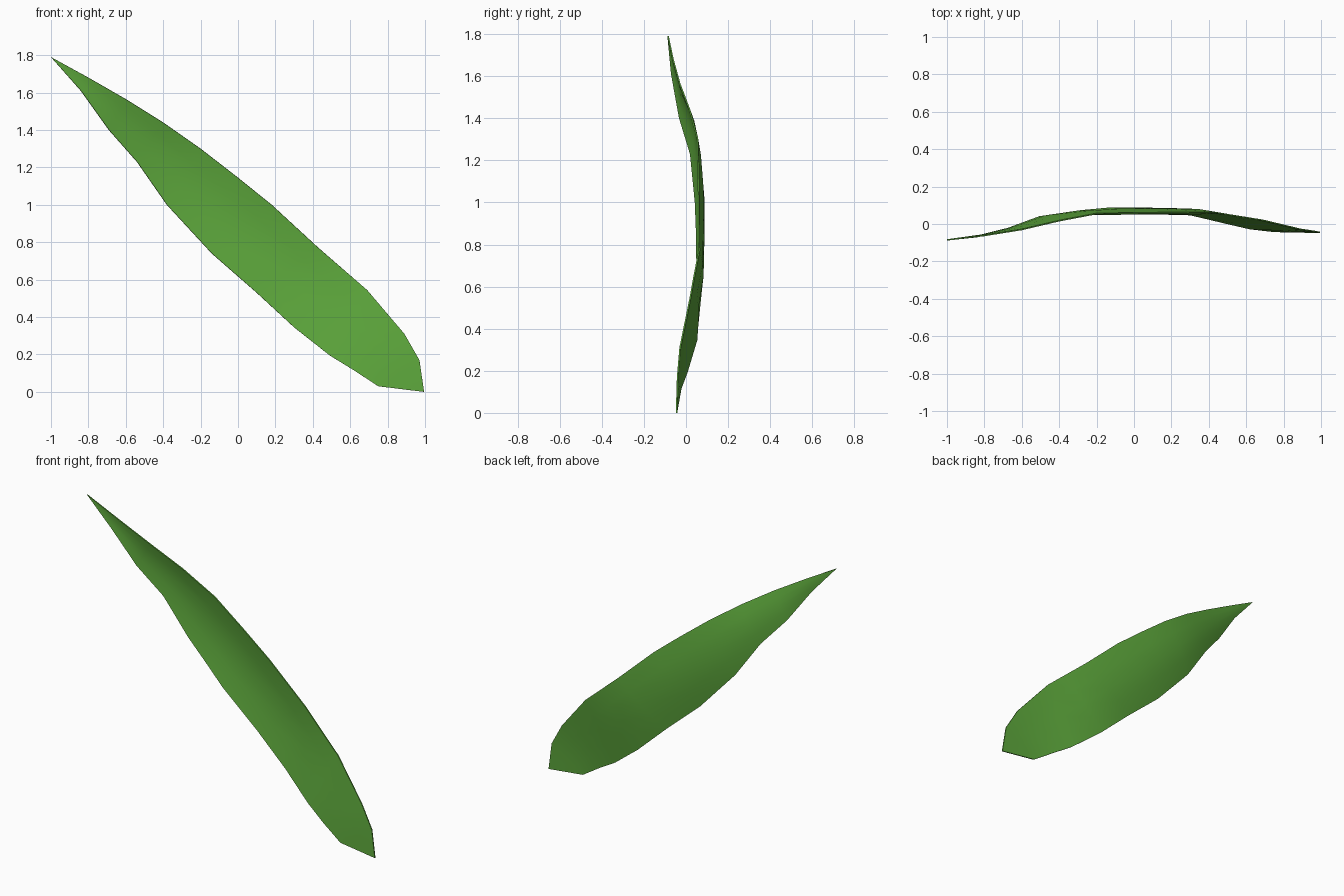
import bpy, bmesh, math
from mathutils import Vector

default_cube = bpy.data.objects.get("Cube")
if default_cube:
    bpy.data.objects.remove(default_cube, do_unlink=True)

# Leaf colour
leaf_green = bpy.data.materials.new("leaf_green")
leaf_green.use_nodes = True
colour = (0.11, 0.39, 0.045, 1.0)
leaf_green.diffuse_color = colour
shader = leaf_green.node_tree.nodes["Principled BSDF"]
shader.inputs["Base Color"].default_value = colour
shader.inputs["Roughness"].default_value = 0.8

# Ends of the blade, and ribs between them: lower edge, upper edge, midrib depth
point_tip = Vector((-1, -.085, 1.79))
stalk_tip = Vector((.995, -.045, 0))
ribs = [
    ((-.84, -.068, 1.61), (-.8, -.062, 1.68), -.06),
    ((-.69, -.03, 1.4), (-.6, -.03, 1.565), -.02),
    ((-.54, .022, 1.23), (-.4, .017, 1.44), .043),
    ((-.38, .045, 1), (-.2, .055, 1.3), .07),
    ((-.26, .05, .87), (0, .058, 1.145), .085),
    ((-.14, .052, .74), (.18, .06, 1), .085),
    ((.1, .055, .53), (.43, .062, .77), .08),
    ((.3, .05, .345), (.58, .037, .64), .055),
    ((.49, .005, .195), (.69, .02, .545), .01),
    ((.62, -.025, .115), (.89, -.028, .31), -.03),
    ((.75, -.04, .03), (.97, -.04, .17), -.04),
]
SEGMENTS = 4


def cross_section(lower, upper, depth):
    """Shallow arc from edge to edge that passes through the midrib."""
    lower, upper = Vector(lower), Vector(upper)
    sag = depth - (lower.y + upper.y) / 2
    points = []
    for i in range(SEGMENTS + 1):
        t = i / SEGMENTS
        point = lower.lerp(upper, t)
        point.y += sag * 4 * t * (1 - t)
        points.append(point)
    return points


# Loft the blade rib by rib and close both ends with fans
bm = bmesh.new()
rows = [[bm.verts.new(p) for p in cross_section(*rib)] for rib in ribs]
start, end = bm.verts.new(point_tip), bm.verts.new(stalk_tip)
for i in range(SEGMENTS):
    bm.faces.new((start, rows[0][i], rows[0][i + 1]))
    bm.faces.new((end, rows[-1][i + 1], rows[-1][i]))
    for a, b in zip(rows, rows[1:]):
        bm.faces.new((a[i], b[i], b[i + 1], a[i + 1]))
bmesh.ops.recalc_face_normals(bm, faces=bm.faces)

mesh = bpy.data.meshes.new("leaf_blade")
bm.to_mesh(mesh)
bm.free()
mesh.materials.append(leaf_green)
leaf = bpy.data.objects.new("leaf_blade", mesh)
bpy.context.collection.objects.link(leaf)

# Thin body with smooth faces and a crisp rim
thickness = leaf.modifiers.new("thickness", "SOLIDIFY")
thickness.thickness = 0.007
thickness.offset = 0
bpy.context.view_layer.objects.active = leaf
leaf.select_set(True)
bpy.ops.object.modifier_apply(modifier=thickness.name)
bpy.ops.object.shade_smooth_by_angle(angle=math.radians(40))
